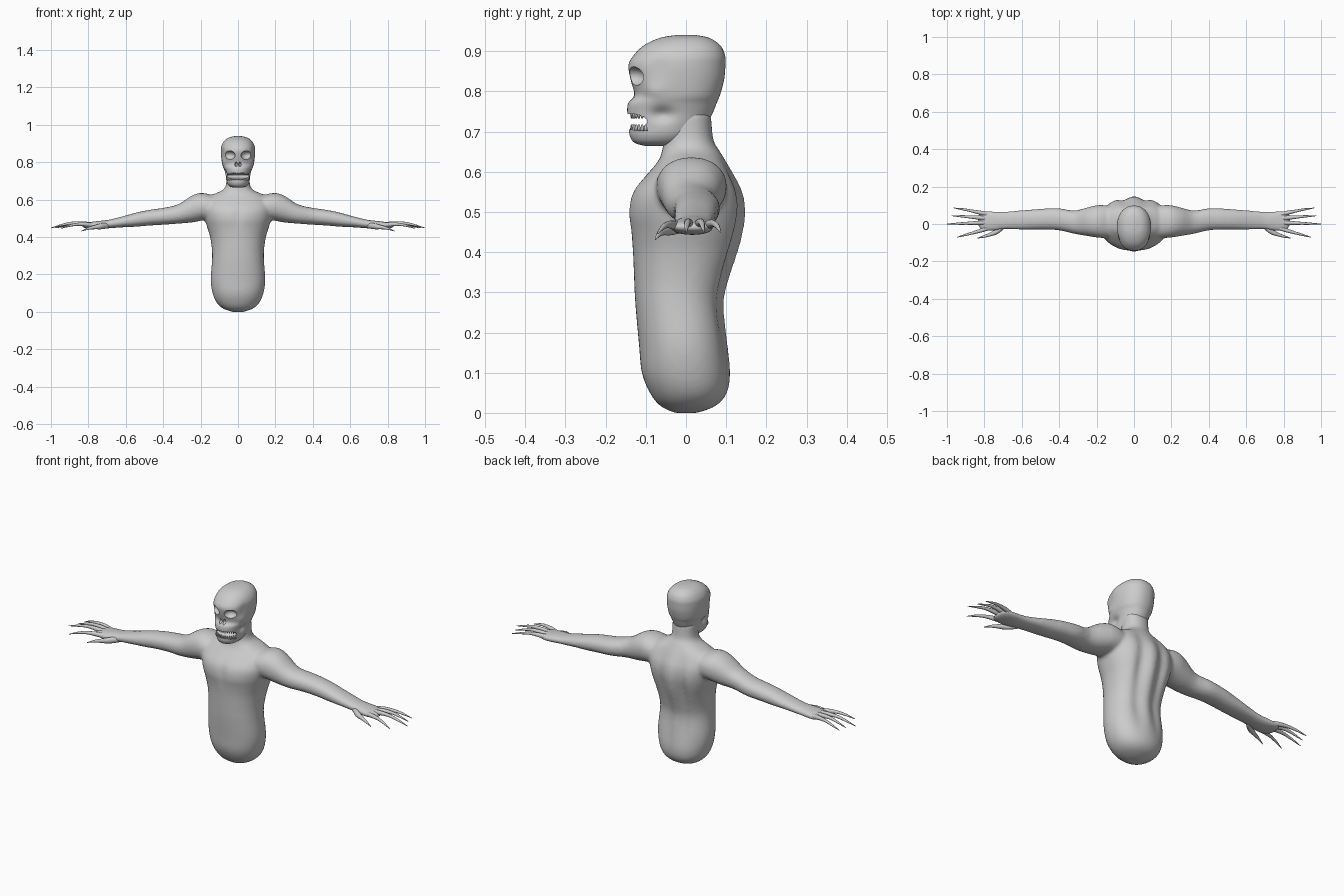
import bpy, bmesh
from math import sin, cos, pi, exp, radians
from mathutils import Matrix, Vector

if "Cube" in bpy.data.objects:
    bpy.data.objects.remove(bpy.data.objects["Cube"])


def spline(rows, steps):
    """Catmull-Rom interpolation through rows of numbers."""
    vs = [Vector(r) for r in rows]
    out = []
    for i in range(len(vs) - 1):
        p0, p1, p2, p3 = vs[max(i - 1, 0)], vs[i], vs[i + 1], vs[min(i + 2, len(vs) - 1)]
        for k in range(steps):
            t = k / steps
            out.append(p1 + 0.5 * t * ((p2 - p0) + t * ((2 * p0 - 5 * p1 + 4 * p2 - p3)
                       + t * (3 * p1 - p0 - 3 * p2 + p3))))
    return out + [vs[-1]]


def loft(bm, rows, axis='z', n=40, steps=4, side=1, power=2.2):
    """Skin oval rings. A row is (position, lo, hi, lo, hi) on the other two axes."""
    rings = []
    for t, a0, a1, b0, b1 in spline(rows, steps):
        ring = []
        for k in range(n):
            c, s = cos(2 * pi * k / n), sin(2 * pi * k / n)
            f = (abs(c) ** power + abs(s) ** power) ** (-1 / power)
            a = (a0 + a1) / 2 + (a1 - a0) / 2 * c * f
            b = (b0 + b1) / 2 + (b1 - b0) / 2 * s * f
            ring.append(bm.verts.new((a, b, t) if axis == 'z' else (t * side, a, b)))
        rings.append(ring)
    for r, q in zip(rings, rings[1:]):
        for k in range(n):
            bm.faces.new((r[k], r[(k + 1) % n], q[(k + 1) % n], q[k]))
    bm.faces.new(rings[0][::-1])
    bm.faces.new(rings[-1])


def upright(rows):
    """(z, half width, front y, back y) -> loft rows."""
    return [(z, -w, w, f, b) for z, w, f, b in rows]


def dent(bm, centre, size, depth):
    """Push the surface by a soft bump, mirrored in x."""
    for v in bm.verts:
        d = [(abs(v.co.x) - centre[0]) / size[0], (v.co.y - centre[1]) / size[1],
             (v.co.z - centre[2]) / size[2]]
        w = exp(-sum(e * e for e in d))
        v.co += Vector(depth) * w if v.co.x >= 0 else Vector((-depth[0], depth[1], depth[2])) * w


def ellipsoid(bm, centre, radii):
    m = Matrix.Translation(centre) @ Matrix.Diagonal((*radii, 1))
    bmesh.ops.create_uvsphere(bm, u_segments=32, v_segments=20, radius=1, matrix=m)


def finish(name, bm):
    bmesh.ops.recalc_face_normals(bm, faces=bm.faces)
    me = bpy.data.meshes.new(name)
    bm.to_mesh(me)
    bm.free()
    me.shade_smooth()
    ob = bpy.data.objects.new(name, me)
    bpy.context.collection.objects.link(ob)
    return ob


# Body: torso and neck, with both arms, fused by a remesh
bm = bmesh.new()
loft(bm, upright([
    (0.0, .03, -.03, .03), (.018, .08, -.065, .075), (.05, .115, -.09, .102),
    (.1, .136, -.11, .11), (.17, .146, -.117, .104), (.27, .139, -.126, .095),
    (.33, .139, -.129, .107), (.4, .149, -.132, .13), (.45, .164, -.137, .143),
    (.5, .178, -.144, .149), (.55, .186, -.133, .141), (.595, .175, -.096, .118),
    (.625, .14, -.07, .1), (.65, .085, -.06, .085), (.68, .064, -.056, .068),
    (.75, .062, -.052, .062)]), n=64)
dent(bm, (.055, .13, .45), (.03, .05, .15), (0, -.022, 0))   # hollows beside the spine
dent(bm, (.05, .1, .25), (.03, .04, .12), (0, -.012, 0))
dent(bm, (0, -.14, .52), (.02, .04, .06), (0, .008, 0))      # breastbone
for side in (1, -1):
    loft(bm, [
        (.1, -.07, .09, .51, .61), (.15, -.075, .1, .495, .628), (.2, -.072, .1, .487, .636),
        (.25, -.064, .088, .478, .62), (.32, -.052, .072, .472, .575),
        (.4, -.034, .084, .466, .556), (.47, -.03, .083, .462, .546),
        (.54, -.03, .078, .456, .532), (.62, -.03, .072, .452, .51),
        (.69, -.028, .066, .447, .493), (.73, -.034, .066, .444, .488),
        (.78, -.04, .07, .443, .482), (.815, -.034, .066, .448, .477),
        (.835, -.012, .045, .455, .47)], axis='x', side=side)
body = finish("body", bm)
rm = body.modifiers.new("fuse", 'REMESH')
rm.mode = 'VOXEL'
rm.voxel_size = .008
rm.use_smooth_shade = True
sm = body.modifiers.new("soften", 'SMOOTH')
sm.factor = .5
sm.iterations = 8

# Fingers: thin tapering claws, (x, y, z, radius) along each
fingers = {
    "little_finger": [(.775, .05, .464, .012), (.82, .06, .47, .011), (.865, .069, .471, .008),
                      (.91, .078, .464, .006), (.965, .086, .45, .0015)],
    "ring_finger": [(.775, .03, .466, .012), (.83, .034, .473, .011), (.88, .038, .474, .008),
                    (.92, .041, .466, .006), (.975, .044, .45, .0015)],
    "middle_finger": [(.775, .008, .466, .012), (.83, .006, .473, .011), (.89, .004, .474, .008),
                      (.94, .002, .465, .006), (1.0, 0, .449, .0015)],
    "index_finger": [(.77, -.02, .463, .012), (.815, -.034, .468, .011), (.86, -.047, .468, .008),
                     (.9, -.058, .461, .006), (.947, -.071, .446, .0015)],
    "thumb": [(.69, -.008, .462, .014), (.73, -.038, .458, .016), (.765, -.054, .453, .011),
              (.8, -.066, .446, .007), (.838, -.076, .432, .0015)],
}
for name, path in fingers.items():
    bm = bmesh.new()
    for side in (1, -1):
        loft(bm, [(x, y - r, y + r, z - r, z + r) for x, y, z, r in path],
             axis='x', n=12, side=side, power=2)
    finish(name + "s", bm)

# Head: skull-like, with hollow cheeks and temples
bm = bmesh.new()
loft(bm, upright([
    (.664, .02, -.1, -.03), (.672, .045, -.128, 0), (.69, .059, -.14, .028),
    (.715, .065, -.142, .05), (.745, .071, -.146, .066), (.77, .078, -.144, .076),
    (.792, .085, -.129, .085), (.83, .09, -.138, .095), (.865, .092, -.143, .098),
    (.89, .088, -.13, .097), (.915, .073, -.104, .085), (.933, .048, -.065, .058),
    (.94, .015, -.025, .025)]), n=96, steps=6)
dent(bm, (.08, -.06, .742), (.03, .028, .018), (-.016, 0, 0))
dent(bm, (.09, -.085, .8), (.03, .03, .018), (.006, -.004, 0))
dent(bm, (.09, -.07, .86), (.03, .03, .03), (-.005, 0, 0))
head = finish("head", bm)

# Cutter: eye sockets, nostrils and open mouth
bm = bmesh.new()
for s in (1, -1):
    ellipsoid(bm, (s * .05, -.137, .837), (.035, .036, .025))
    ellipsoid(bm, (s * .0105, -.138, .79), (.008, .022, .013))
ellipsoid(bm, (0, -.128, .725), (.09, .042, .021))
cutter = finish("face_cutter", bm)
cutter.hide_render = True
cut = head.modifiers.new("carve", 'BOOLEAN')
cut.operation = 'DIFFERENCE'
cut.solver = 'EXACT'
cut.object = cutter
bpy.context.view_layer.objects.active = head
head.select_set(True)
bpy.ops.object.modifier_apply(modifier="carve")
bpy.ops.object.shade_smooth_by_angle(angle=radians(40))
bpy.data.objects.remove(cutter)

# Teeth: an upper and a lower row of small cones
for name, z, flip in (("upper_teeth", .74, pi), ("lower_teeth", .71, 0)):
    bm = bmesh.new()
    for k in range(14):
        a = radians(-75 + 150 * k / 13)
        m = Matrix.Translation((.056 * sin(a), -.088 - .047 * cos(a), z)) @ Matrix.Rotation(flip, 4, 'X')
        bmesh.ops.create_cone(bm, cap_ends=True, segments=8, radius1=.0055, radius2=.002,
                              depth=.016, matrix=m)
    finish(name, bm)
